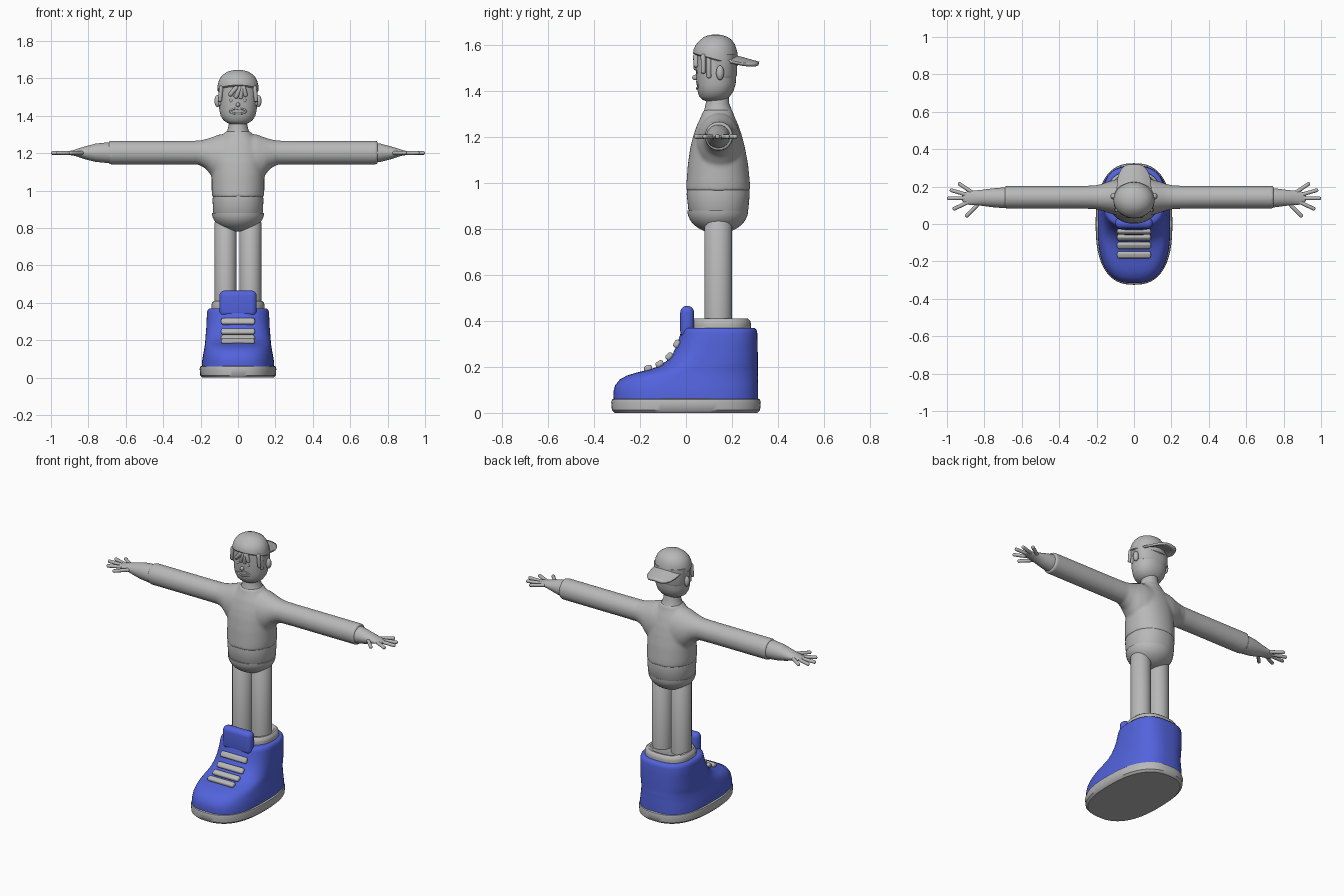
import bpy, bmesh, math
from mathutils import Vector, Matrix

if "Cube" in bpy.data.objects:
    bpy.data.objects.remove(bpy.data.objects["Cube"])


def material(name, rgb):
    m = bpy.data.materials.new(name)
    m.diffuse_color = (*rgb, 1)
    m.use_nodes = True
    m.node_tree.nodes["Principled BSDF"].inputs["Base Color"].default_value = m.diffuse_color
    return m


GREY = material("light grey", (0.48, 0.48, 0.48))
BLUE = material("shoe blue", (0.085, 0.125, 0.72))


def finish(name, bm, mat, angle=40):
    bmesh.ops.recalc_face_normals(bm, faces=bm.faces)
    me = bpy.data.meshes.new(name)
    bm.to_mesh(me)
    bm.free()
    me.materials.append(mat)
    ob = bpy.data.objects.new(name, me)
    bpy.context.collection.objects.link(ob)
    bpy.ops.object.select_all(action='DESELECT')
    ob.select_set(True)
    bpy.context.view_layer.objects.active = ob
    bpy.ops.object.shade_smooth_by_angle(angle=math.radians(angle))
    return ob


def add_loft(bm, rings, power=2.0, n=48, place=lambda a, b, t: (a, b, t)):
    """Rings are (t, half width, low, high[, centre]) super-ellipses."""
    loops = []
    for t, hw, lo, hi, *c in rings:
        c = c[0] if c else (lo + hi) / 2
        loop = []
        for i in range(n):
            w = 2 * math.pi * i / n
            ca, sa = math.cos(w), math.sin(w)
            a = math.copysign(abs(ca) ** (2 / power), ca) * hw
            s = math.copysign(abs(sa) ** (2 / power), sa)
            b = c + s * (hi - c if s > 0 else c - lo)
            loop.append(bm.verts.new(place(a, b, t)))
        loops.append(loop)
    for p, q in zip(loops, loops[1:]):
        for i in range(n):
            j = (i + 1) % n
            bm.faces.new((p[i], p[j], q[j], q[i]))
    bm.faces.new(loops[0])
    bm.faces.new(loops[-1])


def loft(name, rings, mat=GREY, power=2.0, **kw):
    bm = bmesh.new()
    add_loft(bm, rings, power, **kw)
    return finish(name, bm, mat)


def ball(name, pos, size):
    bm = bmesh.new()
    bmesh.ops.create_uvsphere(bm, u_segments=20, v_segments=12, radius=1)
    bmesh.ops.transform(bm, verts=bm.verts,
                        matrix=Matrix.Translation(pos) @ Matrix.Diagonal((*size, 1)))
    return finish(name, bm, GREY)


def capsule(name, p, q, r):
    p, q = Vector(p), Vector(q)
    bm = bmesh.new()
    bmesh.ops.create_uvsphere(bm, u_segments=16, v_segments=10, radius=r)
    for v in bm.verts:
        if v.co.z > 1e-5:
            v.co.z += (q - p).length
    rot = (q - p).to_track_quat('Z', 'X').to_matrix().to_4x4()
    bmesh.ops.transform(bm, verts=bm.verts, matrix=Matrix.Translation(p) @ rot)
    return finish(name, bm, GREY)


def block(name, pos, size, tilt, bevel, mat):
    bm = bmesh.new()
    bmesh.ops.create_cube(bm, size=1)
    bmesh.ops.scale(bm, vec=size, verts=bm.verts)
    bmesh.ops.bevel(bm, geom=bm.edges[:], offset=bevel, segments=5, profile=0.5, affect='EDGES')
    bmesh.ops.transform(bm, verts=bm.verts,
                        matrix=Matrix.Translation(pos) @ Matrix.Rotation(math.radians(tilt), 4, 'X'))
    return finish(name, bm, mat)


def cord(name, pts, r):
    for i, (p, q) in enumerate(zip(pts, pts[1:])):
        capsule(f"{name}_{i}", p, q, r)


# Shoe: sole, upper, tongue, padded collar, laces
loft("shoe_sole", [(0.0, .19, -.31, .31, 0), (.012, .202, -.322, .322, 0),
                   (.045, .205, -.325, .325, 0), (.058, .202, -.322, .322, 0),
                   (.064, .19, -.31, .31, 0)], power=2.5, n=72)
loft("shoe_upper", [(.055, .194, -.314, .314, 0), (.09, .192, -.316, .314, 0),
                    (.12, .187, -.308, .314, 0), (.145, .182, -.288, .313, .01),
                    (.163, .179, -.255, .313, .02), (.175, .177, -.215, .313, .03),
                    (.186, .176, -.17, .312, .04), (.2, .175, -.125, .312, .06),
                    (.225, .173, -.085, .312, .08), (.26, .17, -.056, .312, .1),
                    (.3, .168, -.038, .311, .12), (.345, .166, -.024, .31, .13),
                    (.36, .163, -.02, .307, .13), (.368, .156, -.012, .3, .13),
                    (.37, .146, 0, .29, .13)], BLUE, power=2.7, n=72)
block("shoe_tongue", (0, .005, .395), (.2, .06, .14), 0, .028, BLUE)
loft("shoe_collar", [(.35, .14, .025, .28), (.385, .142, .022, .283), (.4, .139, .026, .279),
                     (.41, .128, .035, .268), (.41, .115, .045, .258), (.395, .1, .06, .24)],
     power=2.5)
for i, (y, z, tilt) in enumerate([(-.04, .3, 62), (-.073, .246, 48), (-.115, .213, 30), (-.165, .194, 16)]):
    block(f"shoe_lace_{i}", (0, y, z), (.18, .036, .026), tilt, .011, GREY)

# Legs and hips
for side, sx in (("left", 1), ("right", -1)):
    loft(f"{side}_leg", [(.36, .058, .08, .2), (.83, .058, .08, .2), (.85, .045, .095, .185)],
         place=lambda a, b, t, sx=sx: (a + sx * .0665, b, t))
hips = []
for i in range(13):
    w = math.pi / 2 * i / 12
    s = max(math.sin(w), .02)
    hips.append((.88 - .1 * math.cos(w), .139 * s, .138 - .132 * s, .138 + .132 * s))
loft("hips", hips)

# Sweater: hem, body and sleeves blended together
loft("sweater_hem", [(.872, .128, .016, .264), (.885, .133, .01, .271),
                     (.95, .136, .003, .277), (.972, .134, .005, .275)], power=2.2)
bm = bmesh.new()
add_loft(bm, [(.964, .138, 0, .28), (1.0, .141, .002, .278), (1.08, .141, .008, .27),
              (1.15, .14, .018, .257), (1.2, .135, .03, .245), (1.25, .118, .047, .228),
              (1.29, .085, .066, .21), (1.318, .064, .076, .202)], power=2.15)
for sx, end in ((1, .747), (-1, .692)):
    add_loft(bm, [(.05, .1, 1.02, 1.305), (.1, .095, 1.04, 1.3), (.14, .083, 1.075, 1.285),
                  (.17, .072, 1.115, 1.275), (.21, .063, 1.138, 1.267),
                  (.3, .061, 1.139, 1.266), (end, .061, 1.139, 1.266)],
             place=lambda a, b, t, sx=sx: (sx * t, .143 + a, b))
sweater = finish("sweater", bm, GREY)
rem = sweater.modifiers.new("blend", 'REMESH')
rem.mode = 'VOXEL'
rem.voxel_size = .008
rem.use_smooth_shade = True
smooth = sweater.modifiers.new("soften", 'SMOOTH')
smooth.factor = .5
smooth.iterations = 8

# Forearms, palms and spread fingers
FINGERS = [((.86, .165), (.932, .214)), ((.89, .155), (.975, .18)), ((.89, .138), (.99, .137)),
           ((.88, .12), (.96, .082)), ((.83, .11), (.893, .045))]
for side, sx in (("left", 1), ("right", -1)):
    loft(f"{side}_hand", [(.6, .055, 1.145, 1.258), (.7, .055, 1.147, 1.257), (.76, .05, 1.153, 1.251),
                          (.81, .043, 1.165, 1.238), (.85, .039, 1.178, 1.226),
                          (.88, .037, 1.187, 1.216), (.905, .03, 1.19, 1.211),
                          (.92, .014, 1.195, 1.206)],
         place=lambda a, b, t, sx=sx: (sx * t, .14 + a, b))
    for i, (p, q) in enumerate(FINGERS):
        capsule(f"{side}_finger_{i}", (sx * p[0], p[1], 1.201), (sx * q[0], q[1], 1.201), .0105)

# Neck and head
loft("neck", [(1.3, .066, .075, .205), (1.32, .058, .08, .198), (1.345, .05, .086, .188),
              (1.4, .046, .09, .184)])
loft("head", [(1.354, .035, .09, .155), (1.36, .055, .072, .172), (1.375, .077, .057, .19),
              (1.4, .093, .05, .207), (1.43, .1, .046, .216), (1.5, .103, .042, .22),
              (1.57, .1, .045, .218)], power=2.2)
loft("hair_back", [(1.455, .095, .085, .216), (1.47, .104, .075, .222), (1.56, .106, .07, .222)],
     power=2.2)


def face_y(x):
    return .13 - .086 * math.sqrt(1 - (x / .102) ** 2)


# Face: ears, eyes, brows, nose, mouth, hair tufts
for side, sx in (("left", 1), ("right", -1)):
    ball(f"{side}_ear", (sx * .11, .148, 1.478), (.016, .017, .032))
    ball(f"{side}_eye", (sx * .036, face_y(.036), 1.482), (.009, .005, .009))
    cord(f"{side}_brow", [(sx * x, face_y(x), z) for x, z in ((.022, 1.504), (.038, 1.509), (.054, 1.502))], .004)
    for i, (y, z) in enumerate(((.075, 1.485), (.1, 1.465))):
        capsule(f"{side}_sideburn_{i}", (sx * .09, y, 1.55), (sx * .096, y, z), .011)
ball("nose", (0, .041, 1.458), (.011, .014, .012))
mouth = [(.042 * math.cos(w), 1.424 + .014 * math.sin(w)) for w in
         [2 * math.pi * i / 14 for i in range(15)]]
cord("lips", [(x, face_y(x) + .003, z) for x, z in mouth], .005)
for i, (x0, x1, z) in enumerate(((-.01, -.04, 1.515), (.012, -.01, 1.503), (.022, .015, 1.5), (.03, .04, 1.513))):
    capsule(f"hair_tuft_{i}", (x0, .043, 1.55), (x1, .044, z), .012)

# Backward cap: crown, front opening, brim
def tilt(a, b, t):
    return (a, b, t - .27 * (b - .13) * max(0, min(1, (1.62 - t) / .08)))


loft("cap_crown", [(1.532, .105, .036, .222), (1.537, .11, .031, .226), (1.56, .109, .033, .226),
                   (1.585, .103, .04, .222), (1.605, .093, .05, .213), (1.622, .077, .063, .198),
                   (1.635, .056, .08, .178), (1.642, .033, .1, .156), (1.645, .01, .12, .137)],
     place=tilt)
arch = [(.034 * math.cos(w), .043 + .012 * math.sin(w), 1.578 + .022 * math.sin(w))
        for w in [math.pi * i / 10 for i in range(11)]]
cord("cap_opening", arch + [arch[0]], .004)
bm = bmesh.new()
N, M = 24, 8
grid = []
for j in range(M + 1):
    v = j / M
    row = []
    for i in range(N + 1):
        u = -1 + 2 * i / N
        y = .165 + .152 * v * (1 - abs(u) ** 3.5) ** .5
        row.append(bm.verts.new((.092 * u, y, 1.562 - .28 * (y - .165) - .03 * u * u)))
    grid.append(row)
for j in range(M):
    for i in range(N):
        bm.faces.new((grid[j][i], grid[j][i + 1], grid[j + 1][i + 1], grid[j + 1][i]))
bmesh.ops.remove_doubles(bm, verts=bm.verts, dist=1e-5)
brim = finish("cap_brim", bm, GREY)
solid = brim.modifiers.new("thickness", 'SOLIDIFY')
solid.thickness = .014
solid.offset = 0
